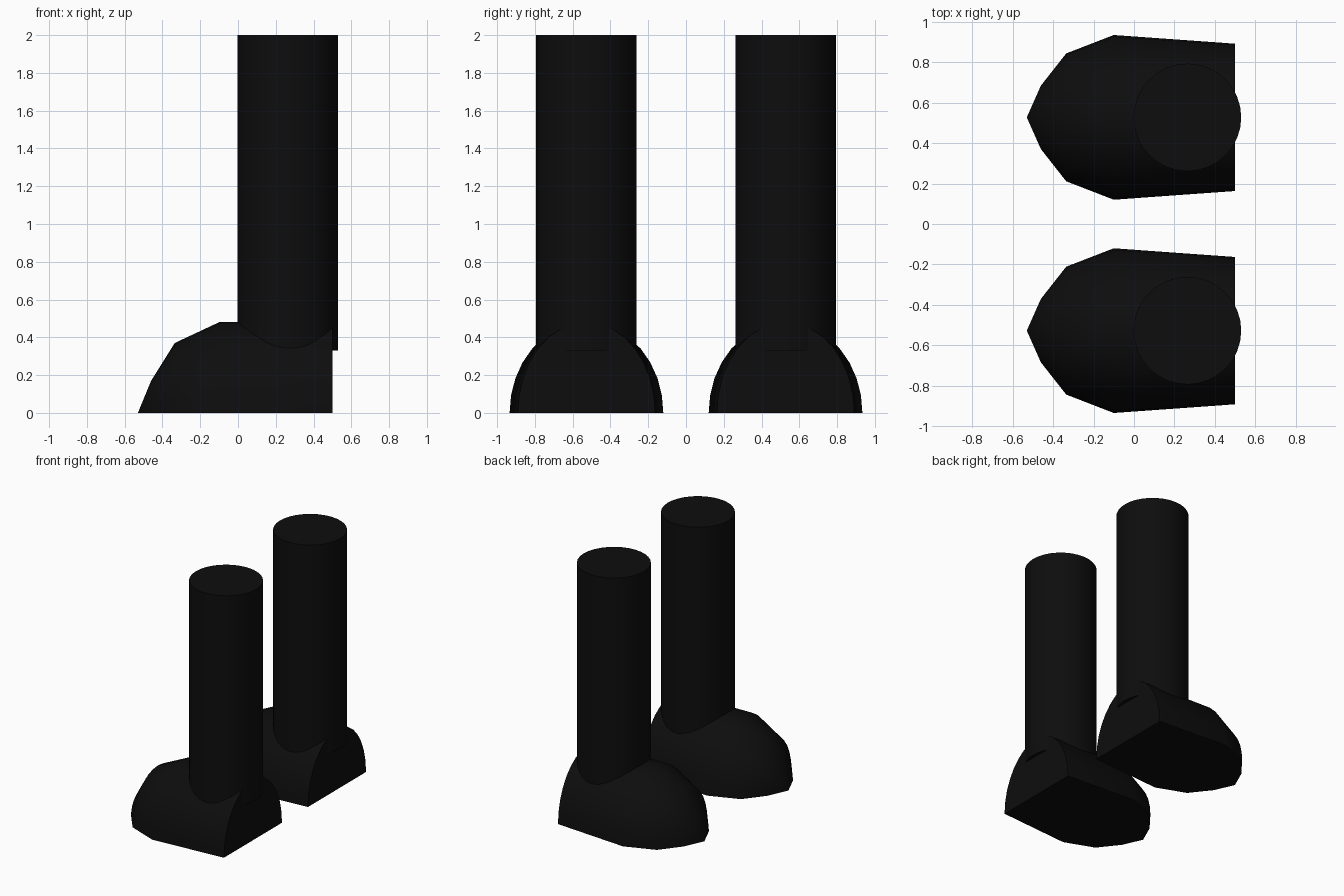
import bpy, bmesh, math

if "Cube" in bpy.data.objects:
    bpy.data.objects.remove(bpy.data.objects["Cube"])

black = bpy.data.materials.new("near_black")
black.diffuse_color = (0.004, 0.004, 0.004, 1)
black.use_nodes = True
black.node_tree.nodes["Principled BSDF"].inputs["Base Color"].default_value = black.diffuse_color

ARC = 16          # segments across each half-dome section
# foot sections from toe to heel: x, half width, height
SECTIONS = [(-0.46, 0.157, 0.17), (-0.335, 0.316, 0.37),
            (-0.10, 0.407, 0.48), (0.50, 0.364, 0.48)]


def finish(obj):
    obj.data.materials.append(black)
    bpy.ops.object.select_all(action='DESELECT')
    obj.select_set(True)
    bpy.context.view_layer.objects.active = obj
    bpy.ops.object.shade_smooth_by_angle(angle=math.radians(35))


def make_foot(name, y):
    bm = bmesh.new()
    toe = bm.verts.new((-0.53, y, 0))
    rings = []
    for x, w, h in SECTIONS:
        angles = [math.pi * i / ARC for i in range(ARC + 1)]
        rings.append([bm.verts.new((x, y + w * math.cos(a), h * math.sin(a)))
                      for a in angles])
    # toe cap
    for i in range(ARC):
        bm.faces.new((toe, rings[0][i], rings[0][i + 1]))
    # domed upper
    for a, b in zip(rings, rings[1:]):
        for i in range(ARC):
            bm.faces.new((a[i], b[i], b[i + 1], a[i + 1]))
    # flat heel and sole
    bm.faces.new(rings[-1])
    bm.faces.new([toe] + [r[0] for r in rings] + [r[-1] for r in reversed(rings)])
    bmesh.ops.recalc_face_normals(bm, faces=bm.faces)
    mesh = bpy.data.meshes.new(name)
    bm.to_mesh(mesh)
    bm.free()
    obj = bpy.data.objects.new(name, mesh)
    bpy.context.collection.objects.link(obj)
    finish(obj)


def make_leg(name, y):
    bottom, top = 0.33, 2.0
    bpy.ops.mesh.primitive_cylinder_add(vertices=32, radius=0.266, depth=top - bottom,
                                        location=(0.264, y, (top + bottom) / 2))
    obj = bpy.context.object
    obj.name = name
    finish(obj)


for side, y in (("front", -0.527), ("back", 0.527)):
    make_foot(side + "_foot", y)
    make_leg(side + "_leg", y)
